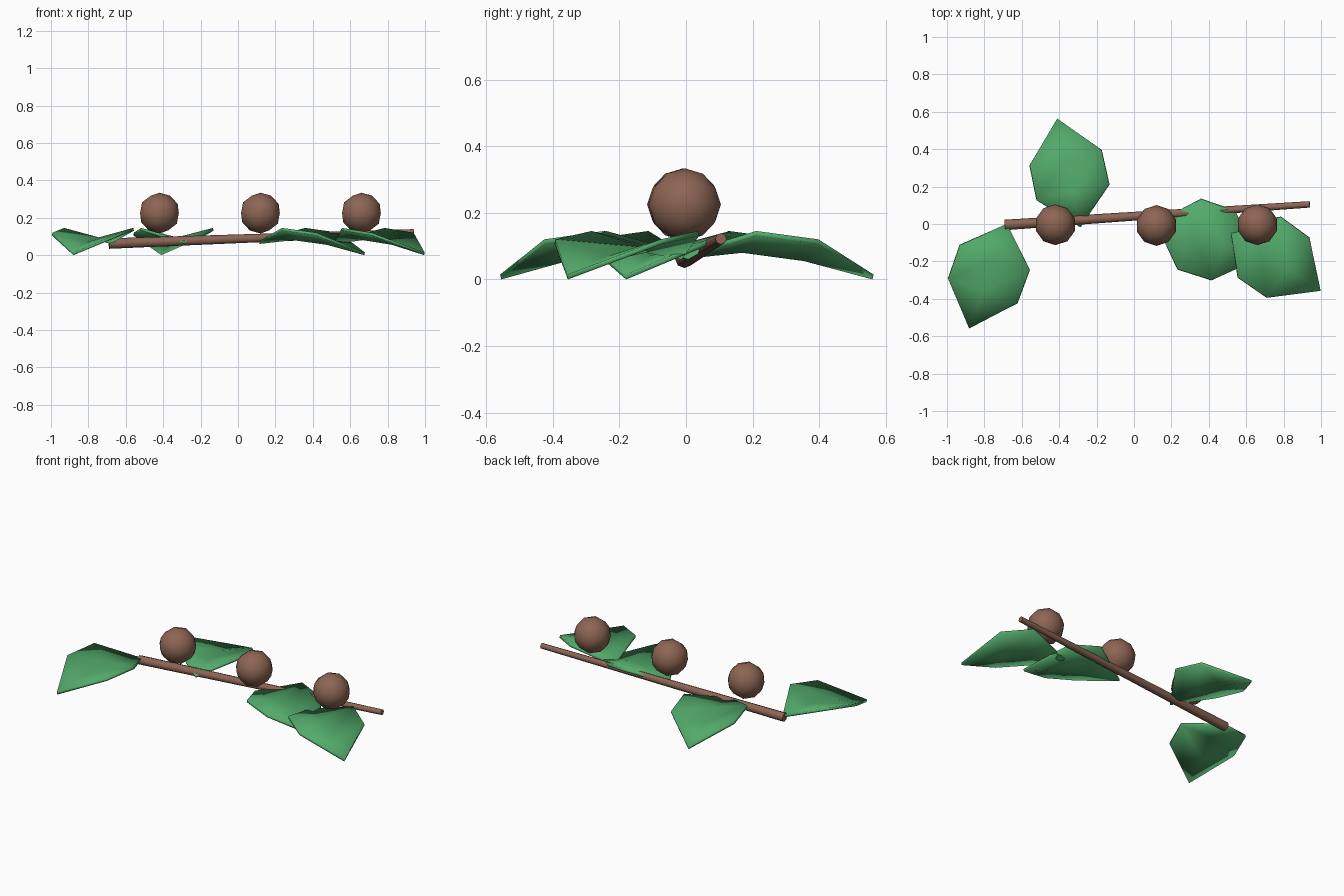
import bpy
import math
from mathutils import Vector

if "Cube" in bpy.data.objects:
    bpy.data.objects.remove(bpy.data.objects["Cube"], do_unlink=True)


def material(name, color):
    mat = bpy.data.materials.new(name)
    mat.use_nodes = True
    mat.diffuse_color = color
    mat.node_tree.nodes["Principled BSDF"].inputs["Base Color"].default_value = color
    return mat


green = material("leaf green", (0.085, 0.40, 0.145, 1))
brown = material("bark brown", (0.265, 0.13, 0.088, 1))


def finish(obj, name, mat, angle):
    obj.name = name
    obj.data.materials.append(mat)
    bpy.ops.object.select_all(action='DESELECT')
    obj.select_set(True)
    bpy.context.view_layer.objects.active = obj
    bpy.ops.object.shade_smooth_by_angle(angle=math.radians(angle))


# Tapered twig
start, end = Vector((-0.69, -0.005, 0.062)), Vector((0.94, 0.105, 0.122))
axis = end - start
bpy.ops.mesh.primitive_cone_add(vertices=8, radius1=0.028, radius2=0.017,
                                depth=axis.length, location=(start + end) / 2)
twig = bpy.context.object
twig.rotation_euler = axis.to_track_quat('Z', 'Y').to_euler()
finish(twig, "twig", brown, 60)

# Round nuts resting above the twig
for i, (x, y) in enumerate([(-0.42, -0.004), (0.12, -0.008), (0.66, -0.004)]):
    bpy.ops.mesh.primitive_ico_sphere_add(subdivisions=2, radius=0.109,
                                          location=(x, y, 0.225))
    finish(bpy.context.object, f"nut_{i + 1}", brown, 60)

# Cupped leaf: midrib stations (distance along, half width, rib height, edge height)
STATIONS = [(0.19, 0.2, 0.08, 0.131), (0.38, 0.198, 0.055, 0.106)]
LENGTH = 0.59


def leaf(name, tip, direction):
    d = Vector(direction + (0,)).normalized()
    side = Vector((-d.y, d.x, 0))
    base = Vector(tip + (0,)) - d * LENGTH
    up = Vector((0, 0, 1))
    verts = [base + up * 0.06]
    for along, half, rib, edge in STATIONS:
        for s, z in ((1, edge), (0, rib), (-1, edge)):
            verts.append(base + d * along + side * half * s + up * z)
    verts.append(base + d * LENGTH)
    faces = [(0, 2, 1), (0, 3, 2), (1, 2, 5, 4), (2, 3, 6, 5), (4, 5, 7), (5, 6, 7)]
    mesh = bpy.data.meshes.new(name)
    mesh.from_pydata(verts, [], faces)
    obj = bpy.data.objects.new(name, mesh)
    bpy.context.collection.objects.link(obj)
    finish(obj, name, green, 50)
    thick = obj.modifiers.new("thickness", 'SOLIDIFY')
    thick.thickness = 0.015
    thick.offset = 1


leaf("leaf_end", (-0.88, -0.555), (-0.2, -0.555))
leaf("leaf_back", (-0.41, 0.56), (-0.124, 0.577))
leaf("leaf_middle", (0.675, -0.18), (0.56, -0.186))
leaf("leaf_front", (0.995, -0.355), (0.481, -0.342))
